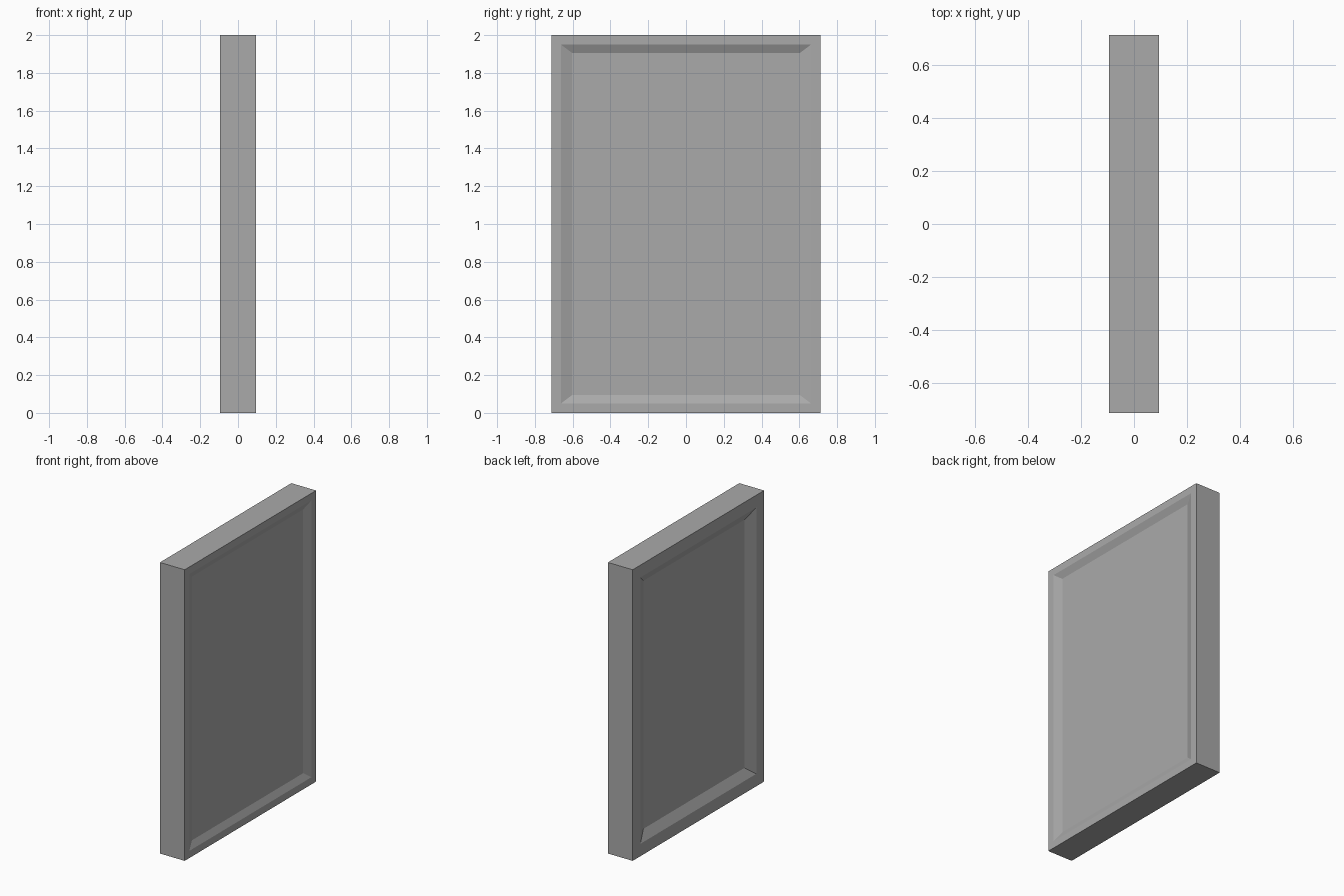
import bpy
import bmesh

cube = bpy.data.objects.get("Cube")
if cube:
    bpy.data.objects.remove(cube, do_unlink=True)

HALF_X, HALF_Y, HEIGHT = 0.094, 0.713, 2.0

grey = bpy.data.materials.new("plain_grey")
grey.use_nodes = True
colour = (0.4, 0.4, 0.4, 1)
grey.diffuse_color = colour
grey.node_tree.nodes["Principled BSDF"].inputs["Base Color"].default_value = colour

# Rectangular rings from the left floor to the right floor: x, side margin, end margin
rings = [
    (-HALF_X + 0.034, 0.165, 0.148),
    (-HALF_X, 0.084, 0.085),
    (-HALF_X, 0, 0),
    (HALF_X, 0, 0),
    (HALF_X, 0.05, 0.049),
    (HALF_X - 0.021, 0.109, 0.094),
]

bm = bmesh.new()


def add_ring(x, side, end):
    y = HALF_Y - side
    low, high = end, HEIGHT - end
    return [bm.verts.new((x, *p)) for p in ((-y, low), (y, low), (y, high), (-y, high))]


# Panel with a sloped recess in each broad side
loops = [add_ring(*r) for r in rings]
for a, b in zip(loops, loops[1:]):
    for i in range(4):
        j = (i + 1) % 4
        bm.faces.new((a[i], a[j], b[j], b[i]))
bm.faces.new(loops[0])
bm.faces.new(loops[-1])
bmesh.ops.recalc_face_normals(bm, faces=bm.faces)

mesh = bpy.data.meshes.new("recessed_panel")
bm.to_mesh(mesh)
bm.free()
mesh.materials.append(grey)
panel = bpy.data.objects.new("recessed_panel", mesh)
bpy.context.collection.objects.link(panel)
